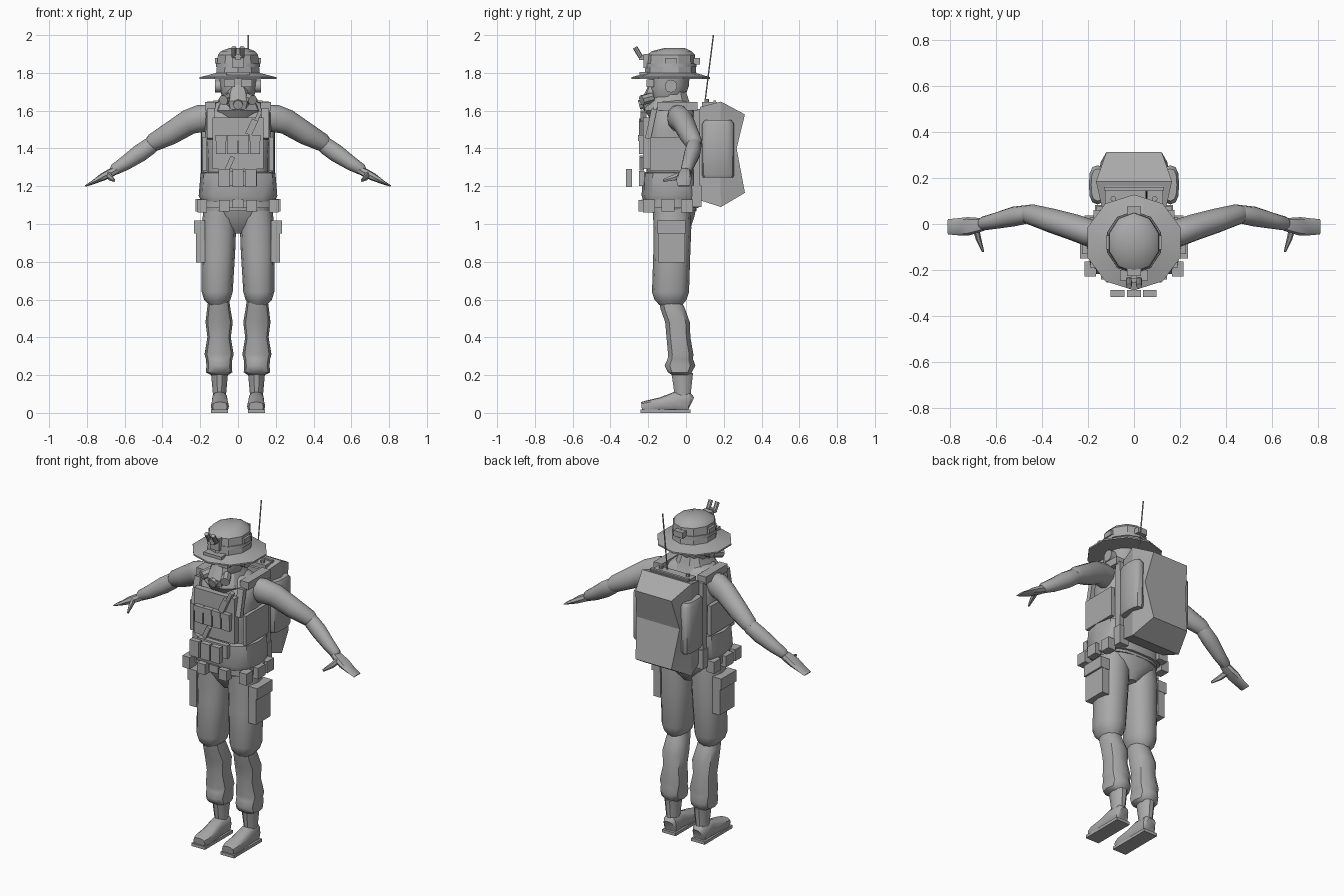
import bpy, bmesh, math
from mathutils import Vector, Matrix

grey = bpy.data.materials.new("plain grey")
grey.diffuse_color = (0.4, 0.4, 0.4, 1)


def finish(name, bm, mirror=False, angle=35):
    bmesh.ops.recalc_face_normals(bm, faces=bm.faces)
    me = bpy.data.meshes.new(name)
    bm.to_mesh(me)
    bm.free()
    me.materials.append(grey)
    me.shade_smooth()
    me.set_sharp_from_angle(angle=math.radians(angle))
    ob = bpy.data.objects.new(name, me)
    bpy.context.collection.objects.link(ob)
    if mirror:
        ob.modifiers.new("mirror", 'MIRROR')
    return ob


def loft(name, rings, n=12, power=1.0, ref=(0, 1, 0), flat=False, mirror=False, angle=40, spin=0.0):
    """Rings of (x, y, z, r1, r2) skinned along their path; power < 1 squares them off."""
    bm = bmesh.new()
    pts = [Vector(r[:3]) for r in rings]
    loops = []
    for i, r in enumerate(rings):
        t = Vector((0, 0, 1)) if flat else (pts[min(i + 1, len(pts) - 1)] - pts[max(i - 1, 0)]).normalized()
        a = Vector(ref).cross(t).normalized()
        b = t.cross(a)
        loop = []
        for k in range(n):
            w = 2 * math.pi * (k + spin) / n
            c, s = math.cos(w), math.sin(w)
            c = math.copysign(abs(c) ** power, c)
            s = math.copysign(abs(s) ** power, s)
            loop.append(bm.verts.new(pts[i] + a * c * r[3] + b * s * r[4]))
        loops.append(loop)
    for p, q in zip(loops, loops[1:]):
        for k in range(n):
            bm.faces.new((p[k], p[(k + 1) % n], q[(k + 1) % n], q[k]))
    bm.faces.new(loops[0])
    bm.faces.new(loops[-1])
    return finish(name, bm, mirror, angle)


def box(name, x, y, z, mirror=False, tilt=None):
    """Box from (min, max) pairs, optionally turned by (angle, axis) about its centre."""
    bm = bmesh.new()
    bmesh.ops.create_cube(bm, size=1)
    size = [v[1] - v[0] for v in (x, y, z)]
    mid = Vector([(v[0] + v[1]) / 2 for v in (x, y, z)])
    m = Matrix.Translation(mid)
    if tilt:
        m = m @ Matrix.Rotation(math.radians(tilt[0]), 4, tilt[1])
    bm.transform(m @ Matrix.Diagonal((*size, 1)))
    return finish(name, bm, mirror)


def rod(name, p, q, r, n=8, mirror=False):
    d = Vector(q) - Vector(p)
    ref = (1, 0, 0) if abs(d.normalized().y) > 0.9 else (0, 1, 0)
    return loft(name, [(*p, r, r), (*q, r, r)], n, ref=ref, mirror=mirror)


# Legs and boots
loft("thigh", [(.098, -.075, 1.07, .085, .10), (.102, -.072, .98, .092, .10), (.105, -.075, .85, .09, .098),
               (.11, -.082, .64, .082, .098), (.11, -.082, .60, .07, .085), (.108, -.08, .57, .045, .06)],
     12, .85, flat=True, mirror=True)
loft("lower_trouser", [(.102, -.085, .60, .055, .06), (.102, -.07, .55, .062, .068), (.1, -.045, .48, .072, .068),
                       (.1, -.04, .40, .062, .066), (.1, -.028, .31, .077, .07), (.1, -.03, .285, .07, .07),
                       (.1, -.032, .25, .067, .085), (.1, -.032, .215, .07, .066), (.098, -.025, .20, .045, .05)],
     10, .85, flat=True, mirror=True)
loft("boot_shaft", [(.098, -.015, .07, .036, .045), (.098, -.018, .10, .035, .045), (.098, -.02, .21, .045, .06)],
     10, flat=True, mirror=True)
loft("boot_foot", [(.096, .025, .05, .038, .03), (.097, .015, .055, .053, .042), (.097, -.06, .058, .053, .042),
                   (.096, -.13, .044, .039, .045), (.096, -.20, .036, .031, .048), (.096, -.235, .032, .026, .038)],
     12, .7, ref=(1, 0, 0), mirror=True)
box("boot_sole", (.052, .143), (-.242, .025), (0, .018), True)

# Pelvis
loft("pelvis", [(0, -.06, .95, .035, .06), (0, -.06, .99, .09, .09), (0, -.063, 1.04, .16, .11),
                (0, -.065, 1.10, .185, .125)], 14, .85, flat=True)

# Torso and jacket hem
loft("torso", [(0, -.07, 1.07, .175, .125), (0, -.075, 1.22, .165, .13), (0, -.08, 1.35, .165, .135),
               (0, -.075, 1.5, .175, .135), (0, -.07, 1.59, .175, .115), (0, -.07, 1.63, .14, .09),
               (0, -.08, 1.66, .08, .075)], 16, .7, flat=True)
loft("jacket_hem", [(0, -.08, 1.12, .195, .145), (0, -.08, 1.15, .208, .155), (0, -.08, 1.27, .198, .15),
                    (0, -.08, 1.275, .17, .135)], 12, .65, flat=True)
loft("belt", [(0, -.075, 1.085, .205, .145), (0, -.075, 1.13, .205, .145)], 14, .75, flat=True)

# Vest panels and shoulder straps
box("vest_front", (-.135, .135), (-.228, -.19), (1.29, 1.565))
box("vest_side", (.165, .188), (-.19, .03), (1.28, 1.46), True)
box("shoulder_strap", (.12, .175), (-.15, .06), (1.60, 1.645), True)
box("strap_front", (.125, .165), (-.20, -.17), (1.45, 1.61), True, (-12, 'X'))
box("strap_back", (.12, .165), (.04, .075), (1.15, 1.61), True)

# Arms and hands
loft("upper_arm", [(.15, -.045, 1.575, .06, .055), (.19, -.04, 1.56, .074, .06), (.26, -.015, 1.54, .067, .058),
                   (.36, .015, 1.478, .06, .053), (.45, .042, 1.43, .048, .045), (.47, .046, 1.415, .036, .036)],
     12, mirror=True)
loft("forearm", [(.44, .042, 1.43, .038, .034), (.465, .042, 1.413, .045, .04), (.52, .033, 1.375, .047, .043),
                 (.60, .014, 1.32, .038, .035), (.655, .002, 1.288, .03, .03), (.665, 0, 1.28, .02, .022)],
     12, mirror=True)
loft("hand", [(.64, 0, 1.288, .02, .024), (.675, -.005, 1.27, .023, .032), (.72, -.01, 1.247, .02, .04),
              (.765, -.012, 1.222, .011, .037), (.808, -.012, 1.201, .004, .033)], 8, .75, mirror=True)
loft("thumb", [(.685, -.025, 1.26, .014, .02), (.675, -.065, 1.245, .012, .017),
               (.655, -.12, 1.23, .005, .008)], 6, ref=(0, 0, 1), mirror=True)

# Neck, scarf and head
loft("scarf", [(0, -.085, 1.565, .115, .115), (0, -.09, 1.60, .13, .135), (0, -.095, 1.625, .115, .125),
               (0, -.085, 1.67, .09, .10), (0, -.08, 1.71, .075, .08)], 10, .9, flat=True, angle=30)
loft("head", [(0, -.105, 1.62, .05, .055), (0, -.10, 1.66, .082, .09), (0, -.09, 1.73, .098, .105),
              (0, -.085, 1.80, .10, .105)], 12, flat=True)
for z in (1.73,):
    rod("ear_cup", (.085, -.08, z), (.122, -.08, z), .034, 10, True)

# Breathing mask with filters
loft("mask", [(0, -.16, 1.575, .045, .035), (0, -.185, 1.61, .055, .045), (0, -.19, 1.65, .066, .05),
              (0, -.175, 1.71, .05, .035), (0, -.175, 1.735, .03, .025)], 8, .85, flat=True, angle=25)
rod("filter", (.05, -.18, 1.67), (.078, -.235, 1.655), .027, 8, True)
rod("mask_valve", (0, -.21, 1.64), (0, -.248, 1.63), .026, 8)
box("goggle_lens", (.015, .075), (-.21, -.17), (1.725, 1.765), True)

# Boonie hat
N = 10
loft("hat_brim", [(0, -.08, 1.768, .213, .208), (0, -.08, 1.777, .213, .208), (0, -.08, 1.80, .12, .13),
                  (0, -.08, 1.79, .10, .11)], N, flat=True, spin=.5, angle=20)
loft("hat_crown", [(0, -.08, 1.785, .123, .137), (0, -.082, 1.81, .12, .135), (0, -.08, 1.895, .112, .128),
                   (0, -.075, 1.915, .095, .105), (0, -.06, 1.933, .045, .05)], N, flat=True, spin=.5, angle=30)
loft("hat_band", [(0, -.08, 1.83, .124, .137), (0, -.08, 1.85, .122, .136)], N, flat=True, spin=.5)
box("hat_back_pad", (-.03, .03), (.04, .075), (1.845, 1.88))
box("hat_side_patch", (.10, .122), (-.11, -.05), (1.85, 1.88), True)

# Folding eyepiece mount on the hat
box("mount_plate", (-.03, .03), (-.225, -.195), (1.825, 1.90))
box("mount_arm", (-.014, .014), (-.25, -.20), (1.868, 1.892))
rod("eyepiece", (.022, -.24, 1.885), (.022, -.27, 1.935), .013, 8, True)
box("eyepiece_bridge", (-.03, .03), (-.255, -.235), (1.882, 1.9))
box("brim_clip", (-.06, .06), (-.245, -.20), (1.788, 1.806))

# Magazine pouches: chest row and lower row
for i, x in enumerate((-.09, -.03, .03, .09)):
    box(f"chest_pouch_{i}", (x - .027, x + .027), (-.25, -.215), (1.37, 1.465))
    box(f"chest_flap_{i}", (x - .029, x + .029), (-.255, -.215), (1.44, 1.472))
for i, x in enumerate((-.072, 0, .068)):
    box(f"lower_pouch_{i}", (x - .03, x + .03), (-.318, -.286), (1.195, 1.292))
box("lower_pouch_backing", (-.10, .10), (-.25, -.22), (1.20, 1.28))

# Knife sheath and cord tools on the vest
box("knife_sheath", (.055, .09), (-.25, -.222), (1.47, 1.555), tilt=(25, 'Y'))
box("knife_grip", (.095, .115), (-.24, -.21), (1.535, 1.60), tilt=(25, 'Y'))
box("cord_tool", (-.055, -.03), (-.246, -.222), (1.285, 1.36), tilt=(25, 'Y'))

# Belt pouches around the waist
box("hip_pouch", (.185, .226), (-.13, -.06), (1.065, 1.132), True)
for y in (-.195, .005):
    box("side_belt_pouch", (.165, .215), (y - .032, y + .032), (1.06, 1.13), True)
box("front_belt_pouch", (.045, .10), (-.252, -.20), (1.065, 1.128), True)
box("belt_buckle", (-.03, .03), (-.235, -.21), (1.085, 1.13))
box("rear_belt_pouch", (.11, .17), (.03, .082), (1.09, 1.205), True)

# Thigh pockets
box("thigh_pocket", (.175, .223), (-.148, -.005), (.795, 1.015), True)
box("thigh_pocket_flap", (.175, .234), (-.15, -.003), (.95, 1.018), True)

# Backpack: side profile widened to a tapering block
bm = bmesh.new()
profile = [(.075, 1.125, .14), (.185, 1.09, .165), (.312, 1.165, .12), (.268, 1.40, .145),
           (.312, 1.58, .12), (.185, 1.648, .165), (.075, 1.62, .14)]
left = [bm.verts.new((-w, y, z)) for y, z, w in profile]
right = [bm.verts.new((w, y, z)) for y, z, w in profile]
inner = [bm.verts.new((s * .16, .18, 1.40)) for s in (-1, 1)]
for i in range(len(profile)):
    j = (i + 1) % len(profile)
    bm.faces.new((left[i], left[j], right[j], right[i]))
    bm.faces.new((left[j], left[i], inner[0]))
    bm.faces.new((right[i], right[j], inner[1]))
finish("backpack", bm, angle=15)
loft("pack_side_pouch", [(.158, .17, 1.245, .03, .078), (.158, .17, 1.26, .038, .085), (.158, .17, 1.53, .038, .085),
                         (.158, .17, 1.55, .028, .07)], 12, .75, flat=True, mirror=True)

# Radio frame and aerial on top of the pack
box("radio_top", (-.125, .125), (.085, .165), (1.60, 1.647))
box("radio_rail", (-.13, .13), (.145, .16), (1.64, 1.655))
rod("radio_knob", (.09, .11, 1.64), (.09, .11, 1.662), .012, 8, True)
rod("aerial", (.055, .097, 1.62), (.055, .145, 2.0), .004, 6)
